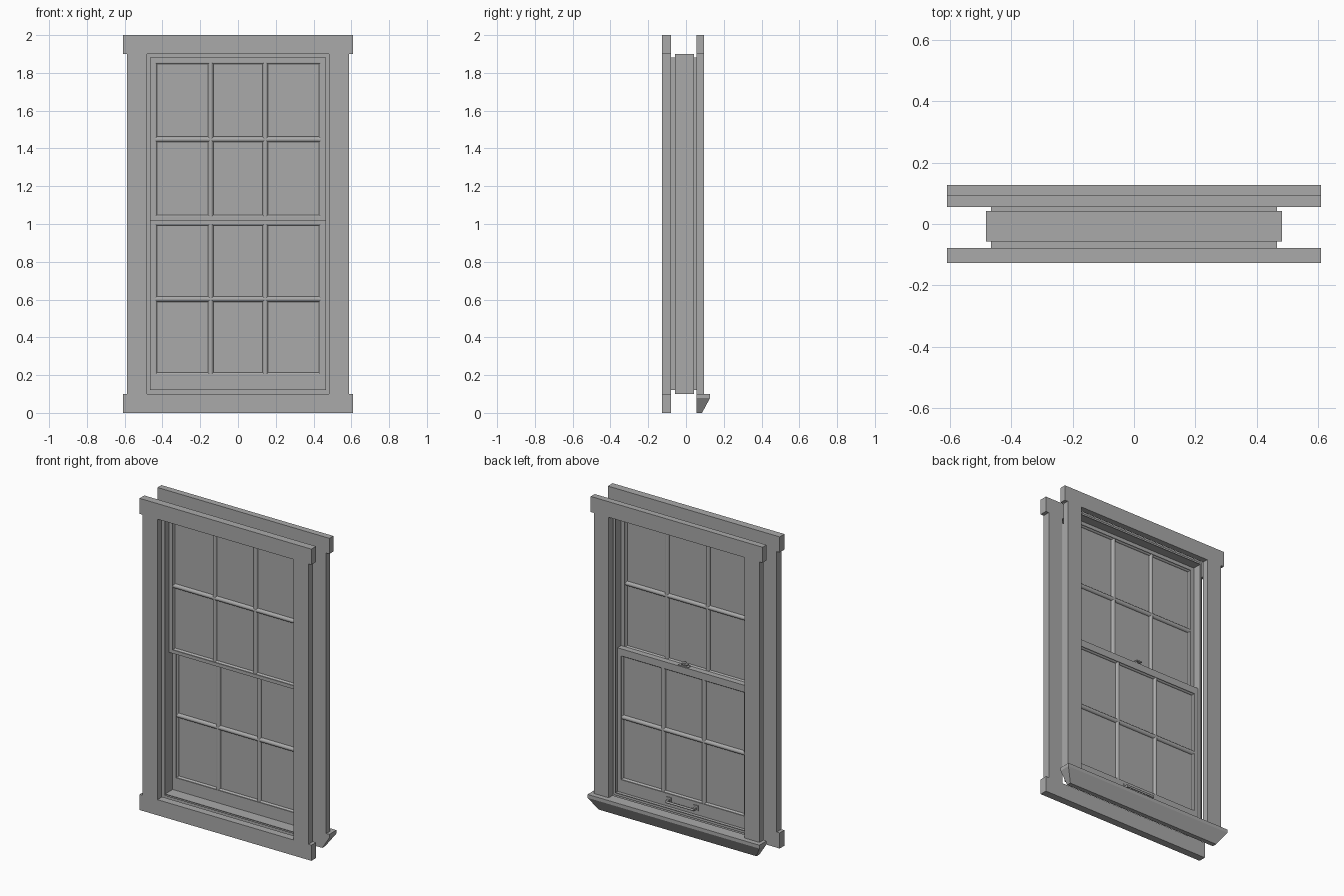
import bpy, bmesh, math
from mathutils import Matrix, Vector

if "Cube" in bpy.data.objects:
    bpy.data.objects.remove(bpy.data.objects["Cube"], do_unlink=True)

grey = bpy.data.materials.new("plain_grey")
grey.use_nodes = True
colour = (0.4, 0.4, 0.4, 1)
grey.diffuse_color = colour
grey.node_tree.nodes["Principled BSDF"].inputs["Base Color"].default_value = colour


def finish(name, bm, smooth=False):
    bmesh.ops.recalc_face_normals(bm, faces=bm.faces)
    mesh = bpy.data.meshes.new(name)
    bm.to_mesh(mesh)
    bm.free()
    mesh.materials.append(grey)
    ob = bpy.data.objects.new(name, mesh)
    bpy.context.collection.objects.link(ob)
    if smooth:
        bpy.ops.object.select_all(action='DESELECT')
        ob.select_set(True)
        bpy.context.view_layer.objects.active = ob
        bpy.ops.object.shade_smooth_by_angle(angle=math.radians(40))
    return ob


def box(name, x, y, z):
    """Box from (min, max) ranges."""
    bm = bmesh.new()
    bmesh.ops.create_cube(bm, size=1)
    for v in bm.verts:
        v.co = [r[0] if c < 0 else r[1] for c, r in zip(v.co, (x, y, z))]
    return finish(name, bm)


def ring(name, outer, inner, y):
    """Rectangular frame; outer and inner are (half width, bottom, top)."""
    bm = bmesh.new()
    loops = []
    for w, low, high in (outer, inner):
        for depth in y:
            loops.append([bm.verts.new((px, depth, pz)) for px, pz in
                          ((-w, low), (w, low), (w, high), (-w, high))])
    for a, b in ((0, 1), (1, 3), (3, 2), (2, 0)):
        for i in range(4):
            j = (i + 1) % 4
            bm.faces.new((loops[a][i], loops[a][j], loops[b][j], loops[b][i]))
    return finish(name, bm)


def rod(name, start, end, width, depth, sides=16):
    """Rounded bar; depth is measured along y, width across the bar."""
    start, end = Vector(start), Vector(end)
    axis = end - start
    bm = bmesh.new()
    bmesh.ops.create_cone(bm, cap_ends=True, segments=sides, radius1=0.5,
                          radius2=0.5, depth=axis.length)
    for v in bm.verts:
        v.co.x *= width
        v.co.y *= depth
    if abs(axis.x) > abs(axis.z):
        bm.transform(Matrix.Rotation(math.pi / 2, 4, 'Y'))
    bm.transform(Matrix.Translation((start + end) / 2))
    return finish(name, bm, True)


# Casing on both faces
FRONT, BACK = (-0.127, -0.079), (0.055, 0.095)
for face, y in (("front", FRONT), ("back", BACK)):
    box(face + "_header", (-0.61, 0.61), y, (1.9, 2))
    for side, x in (("right", (-0.588, -0.483)), ("left", (0.483, 0.588))):
        box(f"{face}_{side}_casing", x, y, (0.1, 1.9))
box("front_bottom_casing", (-0.61, 0.61), FRONT, (0, 0.1))

# Inner sill with a lip and tapering underside
bm = bmesh.new()
levels = []
for w, depth, z in ((0.56, 0.085, 0), (0.61, 0.127, 0.078), (0.61, 0.127, 0.1)):
    levels.append([bm.verts.new(p) for p in
                   ((-w, 0.055, z), (w, 0.055, z), (w, depth, z), (-w, depth, z))])
for low, high in zip(levels, levels[1:]):
    for i in range(4):
        j = (i + 1) % 4
        bm.faces.new((low[i], low[j], high[j], high[i]))
bm.faces.new(levels[0])
bm.faces.new(levels[-1])
finish("inner_sill", bm)

# Jamb box and the thin liner that runs through it
ring("jamb_frame", (0.483, 0.1, 1.9), (0.466, 0.12, 1.882), (-0.057, 0.043))
ring("jamb_liner", (0.466, 0.12, 1.882), (0.462, 0.124, 1.878), (-0.079, 0.055))


# Sashes, each with six panes
def sash(name, low, high, pane_low, pane_high, y):
    w, mid = 0.437, (y[0] + y[1]) / 2
    ring(name + "_frame", (0.463, low, high), (w, pane_low, pane_high), y)
    box(name + "_glass", (-w, w), (mid - 0.003, mid + 0.003), (pane_low, pane_high))
    centre = (pane_low + pane_high) / 2
    for x in (-0.145, 0.145):
        rod(name + "_upright_bar", (x, mid, pane_low), (x, mid, pane_high), 0.03, 0.033)
    rod(name + "_cross_bar", (-w, mid, centre), (w, mid, centre), 0.03, 0.033)
    for x in (-w, w):
        rod(name + "_side_bead", (x, mid, pane_low), (x, mid, pane_high), 0.018, 0.028)
    for z in (pane_low, pane_high):
        rod(name + "_rail_bead", (-w, mid, z), (w, mid, z), 0.018, 0.028)


sash("upper_sash", 1.018, 1.88, 1.04, 1.855, (-0.04, -0.003))
sash("lower_sash", 0.122, 1.045, 0.205, 1.0, (-0.003, 0.034))

# Sash lock on the meeting rail
box("lock_plate", (-0.035, 0.035), (0.002, 0.03), (1.045, 1.05))
rod("lock_pivot", (0, 0.016, 1.05), (0, 0.016, 1.068), 0.024, 0.024)
box("lock_lever", (-0.03, 0.008), (0.012, 0.036), (1.058, 1.066))

# Lift handle on the bottom rail
for side, x in (("right", -0.095), ("left", 0.095)):
    box(side + "_handle_plate", (x - 0.016, x + 0.016), (0.034, 0.039), (0.15, 0.185))
    box(side + "_handle_post", (x - 0.007, x + 0.007), (0.039, 0.062), (0.158, 0.172))
rod("handle_bar", (-0.1, 0.06, 0.163), (0.1, 0.06, 0.163), 0.014, 0.012, 12)
